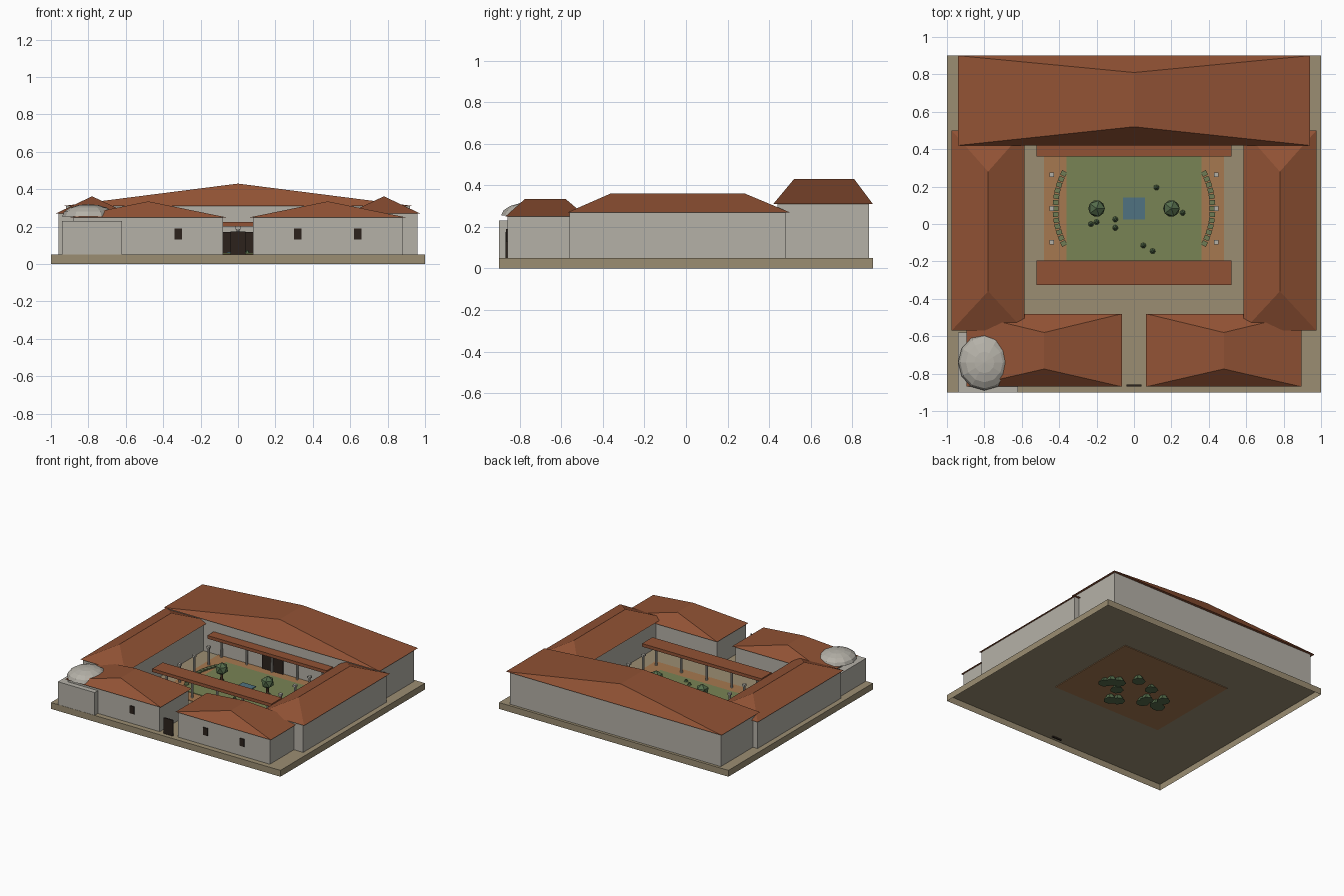
import bpy, bmesh, math
from mathutils import Matrix

if "Cube" in bpy.data.objects:
    bpy.data.objects.remove(bpy.data.objects["Cube"])


def mat(name, r, g, b):
    m = bpy.data.materials.new(name)
    m.diffuse_color = (r, g, b, 1)
    m.use_nodes = True
    m.node_tree.nodes["Principled BSDF"].inputs["Base Color"].default_value = m.diffuse_color
    return m


PLASTER = mat("plaster", 0.46, 0.44, 0.39)
TILE = mat("roof_tile", 0.285, 0.085, 0.035)
STONE = mat("stone", 0.33, 0.27, 0.17)
PAVING = mat("paving", 0.38, 0.19, 0.08)
GRASS = mat("grass", 0.19, 0.23, 0.09)
HEDGE = mat("hedge", 0.16, 0.20, 0.09)
LEAF = mat("leaf", 0.09, 0.15, 0.07)
BARK = mat("bark", 0.10, 0.05, 0.025)
WATER = mat("water", 0.08, 0.17, 0.22)
DARK = mat("dark_wood", 0.025, 0.016, 0.012)


def finish(name, bm, material):
    me = bpy.data.meshes.new(name)
    bmesh.ops.recalc_face_normals(bm, faces=bm.faces)
    bm.to_mesh(me)
    bm.free()
    me.materials.append(material)
    ob = bpy.data.objects.new(name, me)
    bpy.context.collection.objects.link(ob)
    return ob


def box(name, x0, x1, y0, y1, z0, z1, material):
    bm = bmesh.new()
    m = Matrix.Translation(((x0 + x1) / 2, (y0 + y1) / 2, (z0 + z1) / 2))
    bmesh.ops.create_cube(bm, size=1, matrix=m @ Matrix.Diagonal((x1 - x0, y1 - y0, z1 - z0, 1)))
    return finish(name, bm, material)


def cone(name, x, y, z0, z1, r0, r1, sides, material):
    bm = bmesh.new()
    bmesh.ops.create_cone(bm, cap_ends=True, segments=sides, radius1=r0, radius2=r1,
                          depth=z1 - z0, matrix=Matrix.Translation((x, y, (z0 + z1) / 2)))
    return finish(name, bm, material)


def hip_roof(name, x0, x1, y0, y1, z0, z1, ry0, ry1):
    """Hipped roof whose ridge runs along y from ry0 to ry1."""
    bm = bmesh.new()
    a, b, c, d = [bm.verts.new((x, y, z0)) for x, y in ((x0, y0), (x1, y0), (x1, y1), (x0, y1))]
    e, f = [bm.verts.new(((x0 + x1) / 2, y, z1)) for y in (ry0, ry1)]
    for face in ((a, b, c, d), (a, b, e), (b, c, f, e), (c, d, f), (d, a, e, f)):
        bm.faces.new(face)
    return finish(name, bm, TILE)


# Platform, open underneath
base = box("platform", -1, 1, -0.9, 0.9, 0, 0.05, STONE)
bm = bmesh.new()
bm.from_mesh(base.data)
bmesh.ops.delete(bm, geom=[f for f in bm.faces if f.normal.z < -0.5], context='FACES')
bm.to_mesh(base.data)
bm.free()

# Rear wing
box("rear_wing_walls", -0.92, 0.92, 0.44, 0.88, 0.051, 0.31, PLASTER)
hip_roof("rear_wing_roof", -0.94, 0.94, 0.42, 0.90, 0.31, 0.43, 0.52, 0.81)
box("rear_wing_door", -0.09, 0.09, 0.43, 0.45, 0.051, 0.17, DARK)

# Side wings and front wings, mirrored
for s, side in ((-1, "left"), (1, "right")):
    def span(a, b):
        return sorted((s * a, s * b))
    box(side + "_wing_walls", *span(0.61, 0.96), -0.56, 0.48, 0.051, 0.27, PLASTER)
    hip_roof(side + "_wing_roof", *span(0.585, 0.975), -0.57, 0.50, 0.27, 0.362, -0.36, 0.28)
    box(side + "_front_walls", *span(0.08, 0.88), -0.86, -0.50, 0.051, 0.25, PLASTER)
    hip_roof(side + "_front_roof", *span(0.065, 0.895), -0.87, -0.48, 0.25, 0.335, -0.775, -0.58)
    for x in (0.32, 0.64):
        box(side + "_window", *span(x - 0.02, x + 0.02), -0.866, -0.85, 0.13, 0.19, DARK)

# Entrance gate
box("gate", -0.04, 0.04, -0.868, -0.858, 0.04, 0.175, DARK)

# Bath house with faceted dome
box("bath_walls", -0.94, -0.62, -0.90, -0.58, 0.051, 0.23, PLASTER)
bm = bmesh.new()
bmesh.ops.create_uvsphere(bm, u_segments=12, v_segments=8, radius=1)
bmesh.ops.delete(bm, geom=[v for v in bm.verts if v.co.z < -0.01], context='VERTS')
bmesh.ops.holes_fill(bm, edges=bm.edges, sides=0)
bmesh.ops.transform(bm, verts=bm.verts,
                    matrix=Matrix.Translation((-0.80, -0.74, 0.255)) @ Matrix.Diagonal((0.14, 0.15, 0.065, 1)))
finish("bath_dome", bm, PLASTER)

# Courtyard, garden and pool
CY = 0.083
box("courtyard_floor", -0.48, 0.48, CY - 0.39, CY + 0.39, 0.045, 0.054, PAVING)
box("garden", -0.36, 0.36, CY - 0.28, CY + 0.28, 0.046, 0.058, GRASS)
box("pool", -0.058, 0.058, CY - 0.06, CY + 0.06, 0.051, 0.063, WATER)

# Colonnade roofs and columns
for y, place in ((CY - 0.343, "front"), (CY + 0.343, "rear")):
    box(place + "_colonnade_roof", -0.52, 0.52, y - 0.065, y + 0.065, 0.20, 0.225, TILE)
spots = [(x, CY + d) for x in (-0.44, -0.22, 0, 0.22, 0.44) for d in (-0.34, 0.34)]
spots += [(x, CY + d) for x in (-0.44, 0.44) for d in (-0.18, 0, 0.18)]
for x, y in spots:
    cone("column", x, y, 0.051, 0.19, 0.010, 0.008, 8, PLASTER)
    box("column_capital", x - 0.0125, x + 0.0125, y - 0.0125, y + 0.0125, 0.185, 0.20, PLASTER)

# Curved low hedges, in short blocks
for s in (0, math.pi):
    bm = bmesh.new()
    for i in range(13):
        m = (Matrix.Translation((0, CY, 0.056)) @ Matrix.Rotation(s + math.radians((i - 6) * 4.4), 4, 'Z')
             @ Matrix.Translation((0.42, 0, 0)) @ Matrix.Diagonal((0.03, 0.026, 0.016, 1)))
        bmesh.ops.create_cube(bm, size=1, matrix=m)
    finish("hedge_arc", bm, HEDGE)

# Trees
for x in (-0.2, 0.2):
    cone("tree_trunk", x, CY, 0.051, 0.13, 0.012, 0.009, 6, BARK)
    bm = bmesh.new()
    bmesh.ops.create_icosphere(bm, subdivisions=1, radius=0.05, matrix=Matrix.Translation((x, CY, 0.155)))
    finish("tree_crown", bm, LEAF)

# Shrubs, mostly sunk in the ground; the last few stay under the lawn or the crowns
for i, (x, y) in enumerate(((-0.20, 0.01), (-0.23, 0.0), (-0.10, 0.025), (-0.10, -0.02), (0.12, 0.195),
                            (0.26, 0.06), (0.05, -0.115), (0.10, -0.145), (-0.20, 0.09), (0.21, 0.085),
                            (0.29, 0.02), (-0.03, 0.16), (0.16, 0.0))):
    cone("shrub", x, y, 0.005, 0.075 if i < 10 else 0.056, 0.05, 0.004, 7, LEAF)
